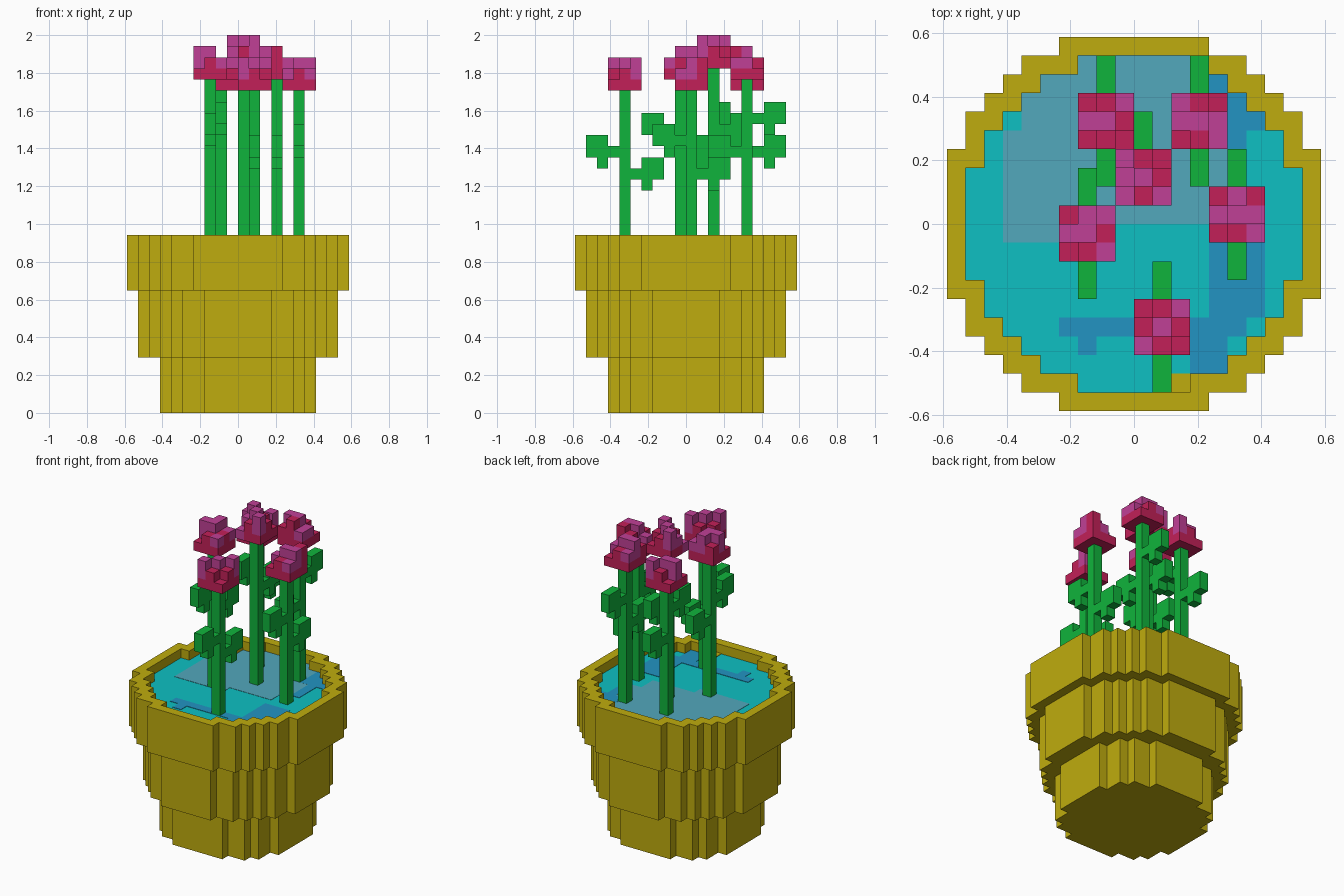
import bpy, bmesh
from mathutils import Vector

cube = bpy.data.objects.get("Cube")
if cube:
    bpy.data.objects.remove(cube)

U = 2 / 34  # one block


def material(name, r, g, b):
    lin = [((c / 255 + 0.055) / 1.055) ** 2.4 if c > 10 else c / 255 / 12.92 for c in (r, g, b)]
    m = bpy.data.materials.new(name)
    m.use_nodes = True
    m.diffuse_color = (*lin, 1)
    bsdf = next(n for n in m.node_tree.nodes if n.type == 'BSDF_PRINCIPLED')
    bsdf.inputs["Base Color"].default_value = (*lin, 1)
    return m


OCHRE = material("ochre clay", 191, 172, 14)
GREEN = material("leaf green", 16, 180, 60)
CRIMSON = material("crimson petal", 194, 32, 88)
PINK = material("pink petal", 192, 64, 150)
CYAN = material("cyan water", 14, 192, 194)
BLUE = material("deep blue water", 34, 148, 194)
GREY = material("grey blue water", 82, 168, 188)


def finish(name, bm, mats):
    bmesh.ops.recalc_face_normals(bm, faces=bm.faces)
    mesh = bpy.data.meshes.new(name)
    bm.to_mesh(mesh)
    bm.free()
    for m in mats:
        mesh.materials.append(m)
    ob = bpy.data.objects.new(name, mesh)
    bpy.context.collection.objects.link(ob)
    return ob


def outline(rows):
    """Stepped circle from the half width of each block row, centre outwards."""
    quarter = []
    for i, w in enumerate(rows):
        for p in ((w, i), (w, i + 1)):
            if quarter and quarter[-1] == p:
                continue
            quarter.append(p)
    quarter = [p for i, p in enumerate(quarter)
               if i == 0 or i == len(quarter) - 1
               or not (quarter[i - 1][0] == p[0] == quarter[i + 1][0])]
    quarter = quarter[1:]  # drop the point on the axis
    pts = []
    for sx, sy, step in ((1, 1, 1), (-1, 1, -1), (-1, -1, 1), (1, -1, -1)):
        pts += [(x * sx, y * sy) for x, y in quarter[::step]]
    return pts


def prism(name, loops, z0, z1, mat):
    """Extrude an outline, with an optional hole as second loop."""
    bm = bmesh.new()
    edges = []
    for pts in loops:
        vs = [bm.verts.new((x * U, y * U, z0 * U)) for x, y in pts]
        edges += [bm.edges.new((vs[i - 1], vs[i])) for i in range(len(vs))]
    if len(loops) == 1:
        bm.faces.new(vs)
    else:
        bmesh.ops.triangle_fill(bm, use_beauty=True, edges=edges)
        bmesh.ops.dissolve_limit(bm, angle_limit=0.01, verts=bm.verts, edges=bm.edges)
    ext = bmesh.ops.extrude_face_region(bm, geom=bm.faces[:], use_keep_orig=True)
    top = [v for v in ext["geom"] if isinstance(v, bmesh.types.BMVert)]
    bmesh.ops.translate(bm, verts=top, vec=(0, 0, (z1 - z0) * U))
    return finish(name, bm, [mat])


def plates(name, rects, z0, z1, mat):
    bm = bmesh.new()
    for x0, y0, x1, y1 in rects:
        res = bmesh.ops.create_cube(bm, size=1)
        for v in res["verts"]:
            v.co = Vector((x0 if v.co.x < 0 else x1, y0 if v.co.y < 0 else y1,
                           z0 if v.co.z < 0 else z1)) * U
    return finish(name, bm, [mat])


SIDES = [((1, 0, 0), (0, 1, 0), (0, 0, 1)), ((0, 1, 0), (0, 0, 1), (1, 0, 0)),
         ((0, 0, 1), (1, 0, 0), (0, 1, 0))]


def blocks(name, cells, mats):
    """Outer faces of a set of unit blocks; cells maps position to material slot."""
    bm = bmesh.new()
    for c, slot in cells.items():
        mid = Vector(c) + Vector((0.5, 0.5, 0.5))
        for axes in SIDES:
            n, a, b = (Vector(v) for v in axes)
            for s in (1, -1):
                if tuple(int(k) for k in Vector(c) + n * s) in cells:
                    continue
                quad = [(mid + (n * s + a * i + b * s * j) / 2) * U
                        for i, j in ((-1, -1), (1, -1), (1, 1), (-1, 1))]
                bm.faces.new([bm.verts.new(q) for q in quad]).material_index = slot
    bmesh.ops.remove_doubles(bm, verts=bm.verts, dist=U * 0.01)
    return finish(name, bm, mats)


# Pot: three stepped tiers, the top one a ring around the water
small = outline([7, 7, 7, 6, 6, 5, 3])
medium = outline([9, 9, 9, 8, 8, 7, 6, 5, 3])
large = outline([10, 10, 10, 10, 9, 9, 8, 7, 6, 4])
prism("pot_base", [small], 0, 5, OCHRE)
prism("pot_body", [medium], 5, 14.9, OCHRE)
prism("pot_rim", [large, medium], 11, 16, OCHRE)

# Water with flat colour patches
prism("water", [medium], 14.9, 15, CYAN)
plates("pale_water_patch", [(-7, -1, -1, 5), (-1, 0, 4, 2), (-1, 2, 5, 5), (-6, 5, 4, 7),
                            (-5, 7, 4, 8), (-3, 8, 3, 9)], 15, 15.03, GREY)
plates("deep_water_patch", [(4, 5, 5, 8), (5, 2, 6, 7), (6, 5, 7, 6), (4, -5, 7, -1),
                            (4, -6, 6, -5), (3, -8, 5, -6), (-4, -6, 4, -5),
                            (-3, -7, -2, -6)], 15, 15.04, BLUE)
plates("clay_chip", [(2, -9, 3, -8)], 15, 15.05, OCHRE)

# Flowers: x, y, head height, leaf height to the front and back (0 = none),
# petal colours and column heights seen from above, back row first
FLOWERS = [
    (-2, 5, 29, 26, 23, "CCP PPC CCC", "123 332 121"),
    (3, 5, 30, 23, 26, "PCC PPP CCP", "221 332 232"),
    (0, 2, 31, 0, 25, "PCC PPC PCP", "321 232 123"),
    (-3, -1, 30, 25, 23, "CPP PPC CCP", "232 332 122"),
    (5, 0, 29, 24, 21, "CPC PPP CCP", "123 233 122"),
    (1, -6, 29, 23, 21, "CCP CPC PCC", "123 232 321"),
]
LEAF = [(1, 0), (2, -1), (2, 0), (2, 1), (3, 0), (3, 1)]  # outward, up

for n, (x, y, top, front, back, colours, heights) in enumerate(FLOWERS, 1):
    stalk = {(x, y, z): 0 for z in range(15, top)}
    for side, h in ((-1, front), (1, back)):
        if h:
            stalk.update({(x, y + side * o, h + u): 0 for o, u in LEAF})
    blocks(f"stem_and_leaves_{n}", stalk, [GREEN])
    head = {}
    for r, (cols, hs) in enumerate(zip(colours.split(), heights.split())):
        for c in range(3):
            for k in range(int(hs[c])):
                pink = cols[c] == "P" and (k > 0 or hs[c] == "1")
                head[(x - 1 + c, y + 1 - r, top + k)] = int(pink)
    blocks(f"flower_head_{n}", head, [CRIMSON, PINK])
